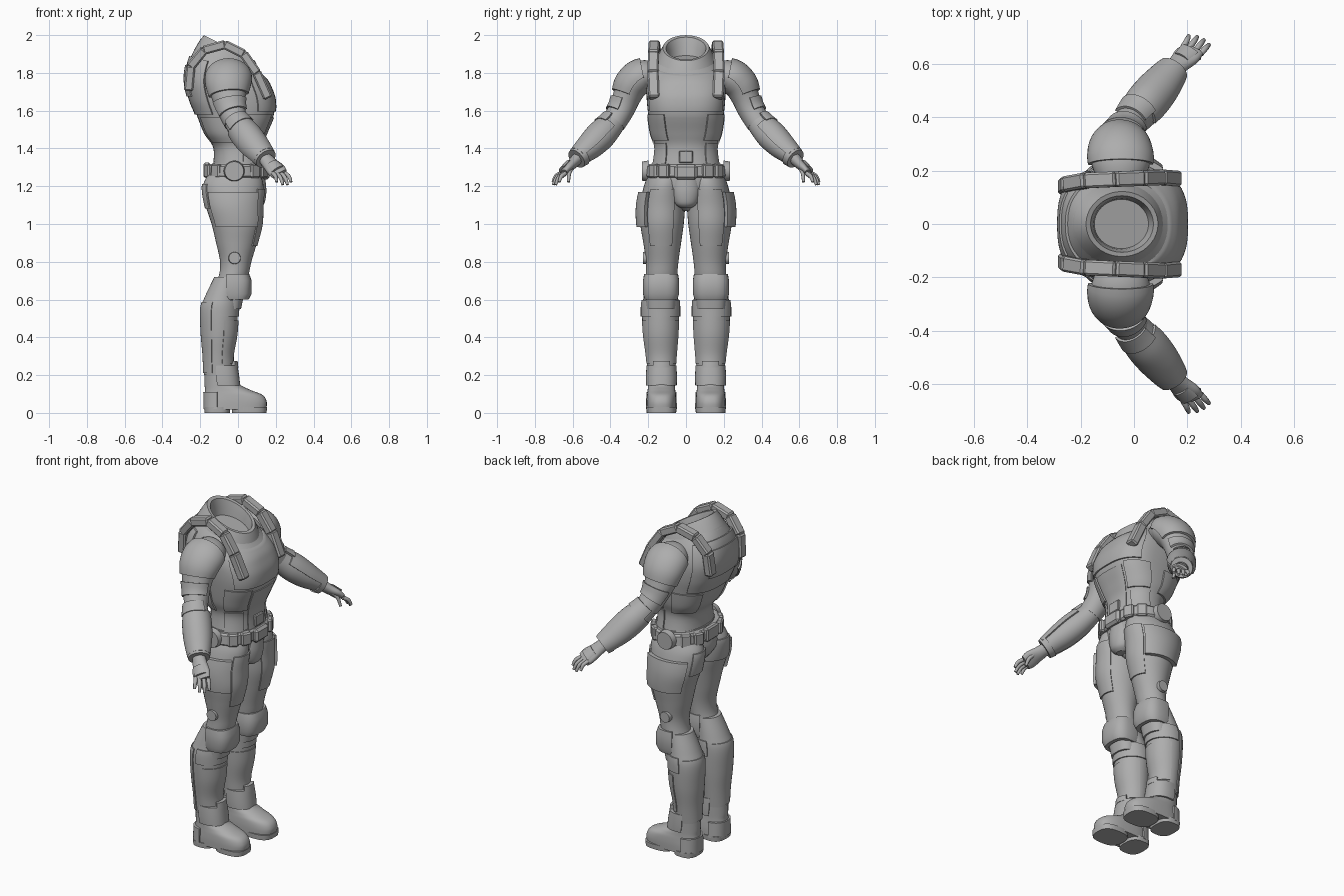
import bpy, bmesh, math
from mathutils import Vector, Matrix

if "Cube" in bpy.data.objects:
    bpy.data.objects.remove(bpy.data.objects["Cube"])

STEPS = 6
grey = bpy.data.materials.new("suit grey")
grey.diffuse_color = (0.42, 0.42, 0.42, 1)
grey.use_nodes = True
grey.node_tree.nodes["Principled BSDF"].inputs["Base Color"].default_value = grey.diffuse_color


def finish(name, bm, side):
    bmesh.ops.recalc_face_normals(bm, faces=bm.faces[:])
    me = bpy.data.meshes.new(name)
    bm.to_mesh(me)
    bm.free()
    me.materials.append(grey)
    ob = bpy.data.objects.new(name, me)
    bpy.context.collection.objects.link(ob)
    bpy.ops.object.select_all(action='DESELECT')
    ob.select_set(True)
    bpy.context.view_layer.objects.active = ob
    bpy.ops.object.shade_smooth_by_angle(angle=math.radians(35))
    if side:
        m = ob.modifiers.new("other side", 'MIRROR')
        m.use_axis = (False, True, False)
    return ob


def dense(rings):
    """Spline between rings (x, y, z, a, b, roundness, slope)."""
    R = [tuple(r) + (2.0, 0.0)[len(r) - 5:] for r in rings]
    out = []
    for i in range(len(R) - 1):
        p0, p1, p2, p3 = R[max(i - 1, 0)], R[i], R[i + 1], R[min(i + 2, len(R) - 1)]
        for s in range(STEPS):
            t = s / STEPS
            out.append(tuple(0.5 * (2 * q + (r - p) * t + (2 * p - 5 * q + 4 * r - w) * t * t
                                    + (3 * q - p - 3 * r + w) * t ** 3)
                             for p, q, r, w in zip(p0, p1, p2, p3)))
    return out + [R[-1]]


def loft(name, rings, side=False, along=False, arc=None, off=0.0, part=None,
         caps=True, smooth=True, n=36):
    """Skin through oval rings; an arc makes a raised plate lying on that skin."""
    D = dense(rings) if smooth else [tuple(r) + (2.0, 0.0)[len(r) - 5:] for r in rings]
    frames = []
    for i, r in enumerate(D):
        u, v = Vector((1, 0, 0)), Vector((0, 1, 0))
        if along:
            t = (Vector(D[min(i + 1, len(D) - 1)][:3]) - Vector(D[max(i - 1, 0)][:3])).normalized()
            u = (u - t * u.dot(t)).normalized()
            v = t.cross(u)
        frames.append((r, u, v))
    if part:
        frames = frames[round(part[0] * STEPS):round(part[1] * STEPS) + 1]
    if arc:
        A = [math.radians(arc[0] + (arc[1] - arc[0]) * i / 20) for i in range(21)]
        prof = [(t, off) for t in A] + [(t, -0.015) for t in reversed(A)]
    else:
        prof = [(2 * math.pi * i / n, off) for i in range(n)]
    bm = bmesh.new()
    loops = []
    for (x, y, z, a, b, p, k), u, v in frames:
        loop = []
        for t, o in prof:
            c, s = math.cos(t), math.sin(t)
            du = math.copysign(abs(c) ** (2 / p), c) * (a + o)
            dv = math.copysign(abs(s) ** (2 / p), s) * (b + o)
            loop.append(bm.verts.new(Vector((x, y, z + k * du)) + u * du + v * dv))
        loops.append(loop)
    for lo, hi in zip(loops, loops[1:]):
        for i in range(len(lo)):
            j = (i + 1) % len(lo)
            bm.faces.new((lo[i], lo[j], hi[j], hi[i]))
    if caps:
        bm.faces.new(loops[0])
        bm.faces.new(loops[-1])
    return finish(name, bm, side)


def box(name, c, size, side=False, rot=Matrix(), bevel=0.008):
    bm = bmesh.new()
    bmesh.ops.create_cube(bm, size=1, matrix=Matrix.Translation(c) @ rot @ Matrix.Diagonal((*size, 1)))
    bmesh.ops.bevel(bm, geom=bm.edges[:], offset=bevel, segments=1, affect='EDGES')
    return finish(name, bm, side)


def disc(name, c, r, depth):
    bm = bmesh.new()
    m = Matrix.Translation(c) @ Matrix.Rotation(-math.pi / 2, 4, 'X')
    bmesh.ops.create_cone(bm, cap_ends=True, segments=28, radius1=r, radius2=r * 0.9, depth=depth, matrix=m)
    return finish(name, bm, True)


# Torso shell
TORSO = [(0, 0, 1.28, .135, .18, 2.3), (-.002, 0, 1.40, .128, .163, 2.3),
         (-.015, 0, 1.48, .165, .185, 2.5), (-.015, 0, 1.58, .205, .2, 2.7),
         (-.03, 0, 1.66, .222, .208, 2.8), (-.05, 0, 1.74, .222, .208, 2.7, -.08),
         (-.055, 0, 1.81, .205, .19, 2.4, -.22), (-.06, 0, 1.875, .165, .15, 2.1, -.36)]
loft("torso", TORSO, caps=False, n=48)
loft("chest_plate", TORSO, arc=(-62, 62), off=.008, part=(3.2, 6.5))
loft("back_plate", TORSO, arc=(118, 242), off=.009, part=(3.0, 6.3))
loft("upper_back_pack", TORSO, arc=(150, 210), off=.016, part=(4.2, 5.8))
loft("rib_plate", TORSO, side=True, arc=(28, 78), off=.008, part=(1.5, 3.0))
loft("flank_plate", TORSO, side=True, arc=(95, 150), off=.008, part=(1.4, 2.8))
loft("waist_plate", TORSO, side=True, arc=(35, 80), off=.007, part=(.3, 1.3))
loft("belly_plate", TORSO, arc=(-24, 24), off=.006, part=(.2, 2.8))
box("belly_panel", (.135, 0, 1.355), (.02, .075, .065), bevel=.005)

# Open neck collar, tilted forward
loft("collar", [(-.06, 0, 1.86, .172, .158, 2.1, -.36), (-.05, 0, 1.905, .152, .138, 2, -.45),
                (-.045, 0, 1.932, .135, .122, 2, -.5), (-.045, 0, 1.93, .118, .106, 2, -.5),
                (-.045, 0, 1.89, .108, .096, 2, -.45), (-.05, 0, 1.79, .09, .085, 2, -.1)],
     smooth=False, n=40)

# Shoulder straps made of blocks
STRAP = [(-.262, .14, 1.71), (-.25, .15, 1.835), (-.18, .163, 1.92), (-.07, .168, 1.95),
         (.03, .172, 1.90), (.1, .175, 1.8), (.158, .17, 1.67)]
for p, q in zip(STRAP, STRAP[1:]):
    p, q = Vector(p), Vector(q)
    d = (q - p).normalized()
    w = d.cross(Vector((0, 1, 0))).normalized()
    rot = Matrix((d, w.cross(d), w)).transposed().to_4x4()
    box("strap_block", (p + q) / 2, ((q - p).length + .008, .058, .048), True, rot)

# Pelvis and belt
loft("pelvis", [(-.01, 0, 1.07, .06, .03), (-.01, 0, 1.11, .11, .08), (-.02, 0, 1.18, .15, .17),
                (-.015, 0, 1.25, .15, .195), (0, 0, 1.32, .138, .182)])
loft("groin_guard", [(.09, 0, 1.085, .025, .03), (.095, 0, 1.11, .045, .058),
                     (.095, 0, 1.17, .055, .074), (.09, 0, 1.24, .055, .072)])
BELT = [(-.01, 0, 1.245, .15, .203, 2.4), (-.01, 0, 1.255, .16, .213, 2.4),
        (-.008, 0, 1.305, .157, .208, 2.4), (-.008, 0, 1.315, .147, .198, 2.4)]
loft("belt", BELT, smooth=False, n=48)
box("buckle", (.148, 0, 1.275), (.04, .12, .08), bevel=.014)
box("back_pouch", (-.165, 0, 1.285), (.035, .11, .08))
for ang in (34, 56, 128, 150):
    t = math.radians(ang)
    box("belt_pouch", (-.008 + .165 * math.cos(t) * 1.02, .205 * math.sin(t), 1.28), (.034, .06, .075), True,
        Matrix.Rotation(math.atan2(math.sin(t) / .205, math.cos(t) / .16), 4, 'Z'))
disc("hip_disc", (-.02, .216, 1.28), .056, .034)

# Thighs
THIGH = [(-.02, .105, 1.26, .14, .095), (-.025, .115, 1.2, .16, .108), (-.022, .124, 1.1, .15, .119),
         (-.008, .127, 1.0, .132, .115), (-.008, .126, .9, .108, .1), (-.012, .126, .8, .083, .086),
         (-.025, .13, .72, .078, .083), (-.06, .132, .64, .08, .08)]
loft("thigh", THIGH, side=True)
loft("thigh_plate", THIGH, side=True, arc=(42, 138), off=.022, part=(1.3, 3.2))
loft("front_thigh_plate", THIGH, side=True, arc=(-30, 38), off=.007, part=(1.2, 4.2))
loft("seat_plate", THIGH, side=True, arc=(150, 235), off=.007, part=(.8, 2.2))
disc("thigh_disc", (-.018, .213, .82), .034, .03)

# Knees
loft("knee_pad", [(-.018, .132, .60, .068, .08, 2.8), (-.016, .132, .63, .082, .09, 2.8),
                  (-.018, .132, .70, .084, .09, 2.8), (-.02, .132, .735, .074, .084, 2.8)],
     side=True, arc=(-112, 112), off=.006, smooth=False)
loft("knee_under_guard", [(-.045, .133, .55, .055, .07, 2.4), (-.04, .133, .61, .062, .075, 2.4)],
     side=True, arc=(-80, 80), off=.006, smooth=False)

# Shins
SHIN = [(-.055, .13, .72, .07, .075), (-.085, .133, .62, .088, .09), (-.098, .135, .55, .098, .098),
        (-.1, .134, .42, .093, .093), (-.105, .131, .3, .078, .08), (-.1, .13, .2, .08, .072)]
loft("shin", SHIN, side=True)
loft("shin_top_plate", SHIN, side=True, arc=(-100, 100), off=.007, part=(1.3, 2.3))
loft("shin_plate", SHIN, side=True, arc=(-75, 75), off=.005, part=(2.5, 4.3))
loft("calf_plate", SHIN, side=True, arc=(115, 245), off=.005, part=(1.5, 4.9))

# Boots
loft("boot", [(-.015, .13, .018, .165, .078, 2.8), (-.014, .13, .06, .166, .079, 2.7),
              (-.024, .13, .095, .154, .077, 2.5), (-.055, .13, .122, .12, .073, 2.3),
              (-.085, .13, .155, .092, .07), (-.1, .13, .23, .076, .068)], side=True)
for nm, x, a in (("heel_sole", -.11, .07), ("toe_sole", .06, .094)):
    loft(nm, [(x, .13, 0, a - .003, .078, 2.8), (x, .13, .03, a, .08, 2.8)], side=True, smooth=False)
loft("heel_guard", [(-.1, .13, .02, .079, .078, 2.4), (-.1, .13, .11, .08, .076, 2.3)],
     side=True, arc=(95, 265), off=.004, smooth=False)
loft("ankle_cuff", [(-.075, .13, .145, .082, .076, 2.3), (-.082, .13, .19, .084, .078, 2.3),
                    (-.085, .13, .25, .078, .074, 2.2)], side=True, arc=(-110, 110), off=.005, smooth=False)
loft("ankle_crest", [(-.085, .13, .24, .08, .074), (-.085, .13, .275, .076, .07)],
     side=True, arc=(-35, 35), off=.007, smooth=False)

# Upper arms with rounded shoulder guards
ARM = [(-.05, .17, 1.785, .09, .075), (-.05, .235, 1.78, .112, .086), (-.052, .285, 1.735, .108, .086),
       (-.048, .315, 1.67, .09, .074), (-.035, .342, 1.605, .074, .068), (-.01, .385, 1.535, .064, .066)]
loft("upper_arm", ARM, side=True, along=True)
loft("shoulder_guard", ARM, side=True, along=True, arc=(-185, 5), off=.012, part=(.9, 2.9))
loft("arm_band", ARM, side=True, along=True, arc=(-165, -15), off=.01, part=(3.3, 4.3))

# Forearms
FORE = [(-.02, .37, 1.555, .058, .06), (.008, .405, 1.512, .066, .068), (.045, .45, 1.465, .073, .075),
        (.085, .5, 1.415, .071, .069), (.12, .545, 1.375, .062, .057), (.148, .58, 1.345, .052, .047)]
loft("forearm", FORE, side=True, along=True)
loft("forearm_guard", FORE, side=True, along=True, arc=(-190, 10), off=.009, part=(1.2, 4.7))
loft("elbow_guard", FORE, side=True, along=True, arc=(-150, -30), off=.014, part=(.4, 1.4))
loft("wrist_cuff", FORE, side=True, along=True, off=.008, part=(4.3, 5))

# Hands
loft("palm", [(.14, .572, 1.35, .036, .032), (.17, .602, 1.318, .042, .028), (.2, .632, 1.288, .05, .022, 2.4),
              (.222, .652, 1.264, .044, .016, 2.4)], side=True, along=True, n=20)
loft("knuckle_plate", [(.178, .614, 1.312, .036, .026), (.21, .645, 1.28, .045, .024)],
     side=True, along=True, arc=(-140, -40), off=.004, smooth=False)
FINGERS = [((.185, .664, 1.268), (.205, .705, 1.222)), ((.207, .66, 1.265), (.237, .702, 1.208)),
           ((.23, .65, 1.265), (.262, .69, 1.208)), ((.25, .638, 1.268), (.281, .672, 1.222)),
           ((.205, .604, 1.3), (.245, .622, 1.222))]
for a, b in FINGERS:
    a, b = Vector(a), Vector(b)
    m = (a + b) / 2 + Vector((.004, .005, .007))
    loft("finger", [(*a, .0115, .0115), (*m, .0105, .0105), (*b, .0075, .0075)],
         side=True, along=True, n=12)
